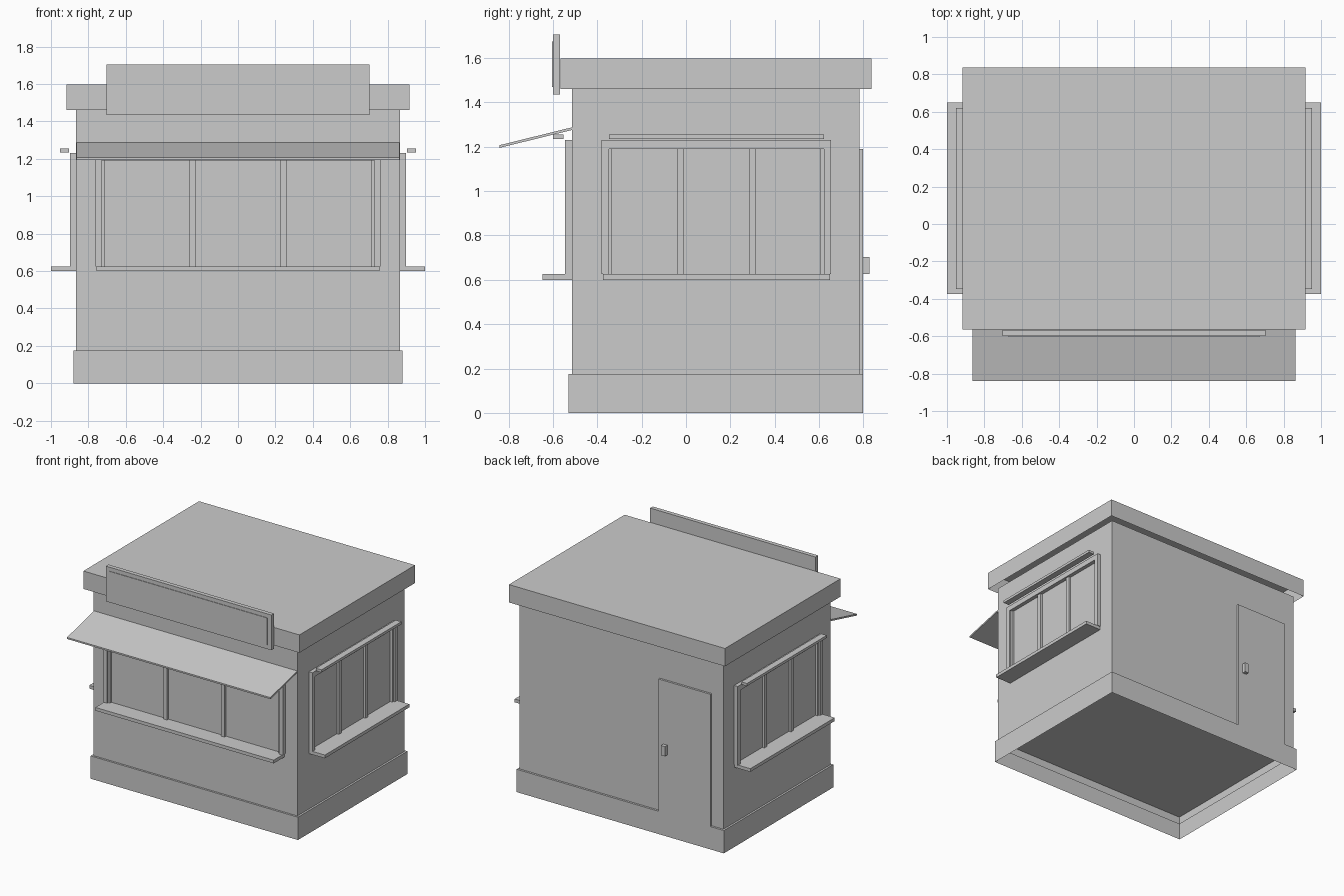
import bpy, bmesh
from mathutils import Vector

if "Cube" in bpy.data.objects:
    bpy.data.objects.remove(bpy.data.objects["Cube"])


def box(name, x, y, z, drop=()):
    """Box from (min, max) ranges; drop lists the vertical normals (-1, 1) left open."""
    bm = bmesh.new()
    bmesh.ops.create_cube(bm, size=1)
    for v in bm.verts:
        v.co = Vector([(r[0] + r[1]) / 2 + c * abs(r[1] - r[0]) for c, r in zip(v.co, (x, y, z))])
    bm.normal_update()
    gone = [f for f in bm.faces if round(f.normal.z) in drop]
    if gone:
        bmesh.ops.delete(bm, geom=gone, context='FACES_ONLY')
    mesh = bpy.data.meshes.new(name)
    bm.to_mesh(mesh)
    bm.free()
    obj = bpy.data.objects.new(name, mesh)
    bpy.context.collection.objects.link(obj)
    return obj


def window(name, half, centre, wall, place):
    """Window in local ranges: a along the wall, d outward, z up."""
    def part(label, a, d, z):
        x, y = place((a[0] + centre, a[1] + centre), (wall + d[0], wall + d[1]))
        box(f"{name}_{label}", x, y, z)
    part("sill", (-half + .005, half - .005), (0, .133), (.6, .625))
    part("lintel", (-half, half), (0, .03), (1.19, 1.23))
    part("drip_rail", (-half + .033, half - .033), (.037, .085), (1.235, 1.255))
    for s in (-1, 1):
        jamb = sorted((s * half, s * (half - .032)))
        part("jamb", jamb, (0, .03), (.625, 1.19))
    step = (half - .032) * 2 / 3
    for i in range(4):
        a = (i - 1.5) * step
        part("mullion", (a - .015, a + .015), (0, .018), (.625, 1.19))


# Walls, plinth and roof cap (open shells)
box("walls", (-.865, .865), (-.515, .782), (.115, 1.462), (-1, 1))
box("plinth", (-.88, .88), (-.53, .798), (0, .175), (-1,))
box("roof_cap", (-.917, .917), (-.565, .837), (1.46, 1.597), (-1,))

# Windows on the front and both sides
window("front_window", .762, 0, .515, lambda a, d: (a, (-d[1], -d[0])))
window("right_window", .517, .137, .867, lambda a, d: (d, a))
window("left_window", .517, .137, .867, lambda a, d: ((-d[1], -d[0]), a))

# Sloped awning
awning = box("awning", (-.863, .863), (-.84, -.515), (0, .012))
for v in awning.data.vertices:
    v.co.z += 1.195 + (v.co.y + .84) / .325 * .08

# Blank sign board with raised panel
box("sign_board", (-.702, .702), (-.599, -.567), (1.435, 1.705))
box("sign_panel", (-.67, .67), (-.603, -.59), (1.468, 1.675))

# Back door and handle
box("door", (-.765, -.325), (.77, .798), (.172, 1.19))
box("door_handle", (-.4, -.367), (.795, .827), (.627, .702))
